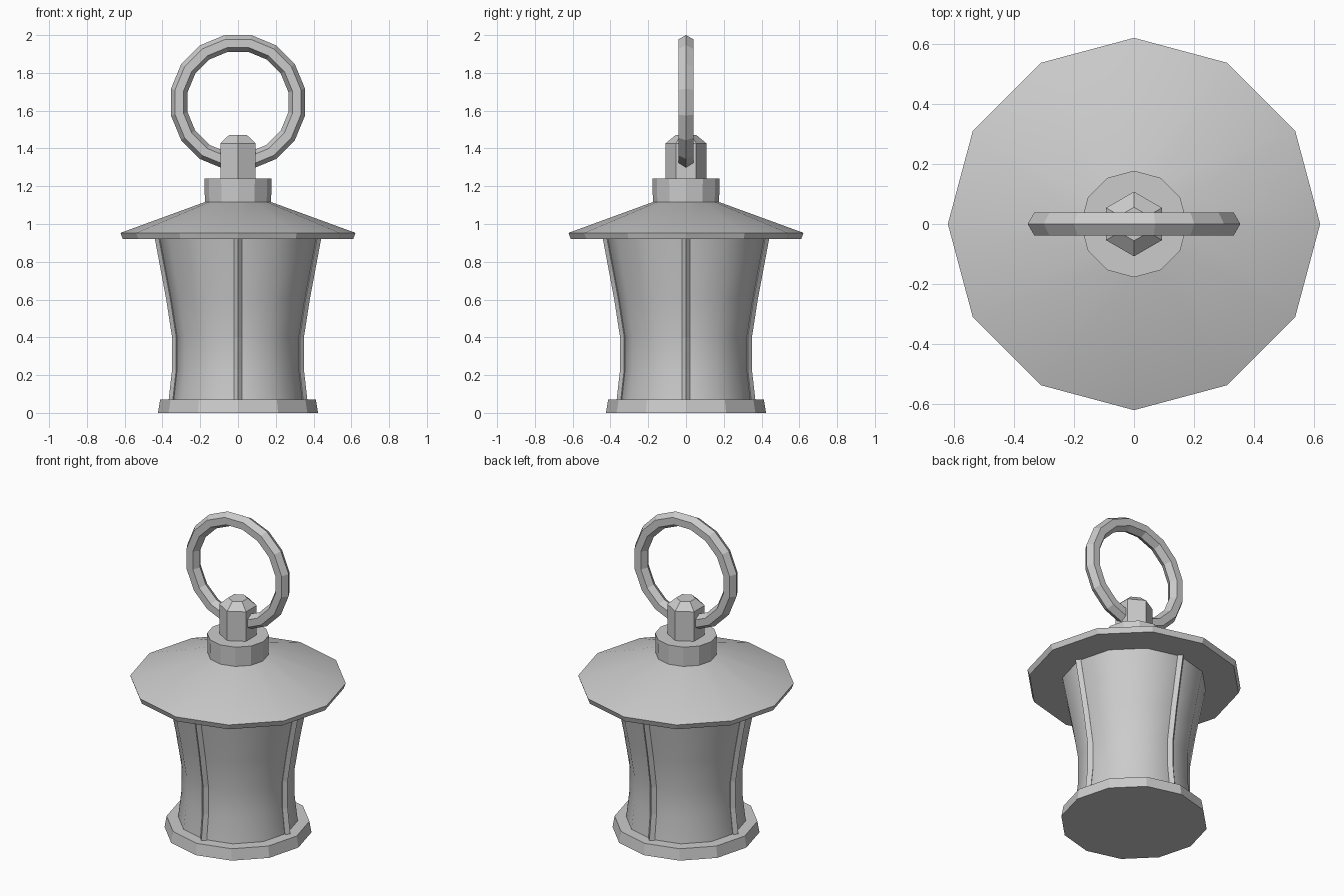
import bpy, bmesh, math

if "Cube" in bpy.data.objects:
    bpy.data.objects.remove(bpy.data.objects["Cube"])


def finish(name, bm, smooth=None):
    bmesh.ops.recalc_face_normals(bm, faces=bm.faces)
    mesh = bpy.data.meshes.new(name)
    bm.to_mesh(mesh)
    bm.free()
    obj = bpy.data.objects.new(name, mesh)
    bpy.context.collection.objects.link(obj)
    if smooth:
        bpy.ops.object.select_all(action='DESELECT')
        obj.select_set(True)
        bpy.context.view_layer.objects.active = obj
        bpy.ops.object.shade_smooth_by_angle(angle=math.radians(smooth))
    return obj


def bridge(bm, a, b):
    n = len(a)
    for i in range(n):
        bm.faces.new((a[i], a[(i + 1) % n], b[(i + 1) % n], b[i]))


def loft(name, rings, closed=False, smooth=None):
    """Skin a list of cross-section loops; cap the ends unless closed."""
    bm = bmesh.new()
    loops = [[bm.verts.new(p) for p in ring] for ring in rings]
    for a, b in zip(loops, loops[1:]):
        bridge(bm, a, b)
    if closed:
        bridge(bm, loops[-1], loops[0])
    else:
        bm.faces.new(loops[0])
        bm.faces.new(loops[-1])
    return finish(name, bm, smooth)


def lathe(name, profile, sides=12, turn=0.0, smooth=None):
    angles = [turn + math.tau * i / sides for i in range(sides)]
    return loft(name, [[(r * math.cos(a), r * math.sin(a), z) for a in angles]
                       for r, z in profile], smooth=smooth)


# Base, shade, roof and collar
body = [(0.347, 0.05), (0.345, 0.07), (0.327, 0.23), (0.327, 0.40),
        (0.358, 0.60), (0.418, 0.92), (0.42, 0.93)]
lathe("base", [(0.424, 0), (0.412, 0.07)])
lathe("shade", body, smooth=50)
lathe("roof", [(0.61, 0.92), (0.622, 0.953), (0.165, 1.12)], smooth=25)
lathe("collar", [(0.175, 1.11), (0.178, 1.24)])

# Hexagonal post with chamfered top
lathe("post", [(0.108, 1.23), (0.108, 1.427), (0.056, 1.47)], 6, math.pi / 2)

# Four diamond-section ribs following the shade
for k in range(4):
    c, s = [(1, 0), (0, 1), (-1, 0), (0, -1)][k]
    w = 0.022
    section = [(w, 0), (0, w), (-w, 0), (0, -w)]
    loft(f"rib_{k + 1}", [[((r + u) * c - v * s, (r + u) * s + v * c, z)
                           for u, v in section] for r, z in body])

# Hanging ring with hexagonal section
rings = []
for i in range(16):
    a = math.tau * (i + 0.5) / 16
    ring = []
    for j in range(6):
        b = math.tau * j / 6
        r = 0.317 + 0.045 * math.cos(b)
        ring.append((r * math.cos(a), 0.045 * math.sin(b), 1.645 + r * math.sin(a)))
    rings.append(ring)
loft("hanging_ring", rings, closed=True)
